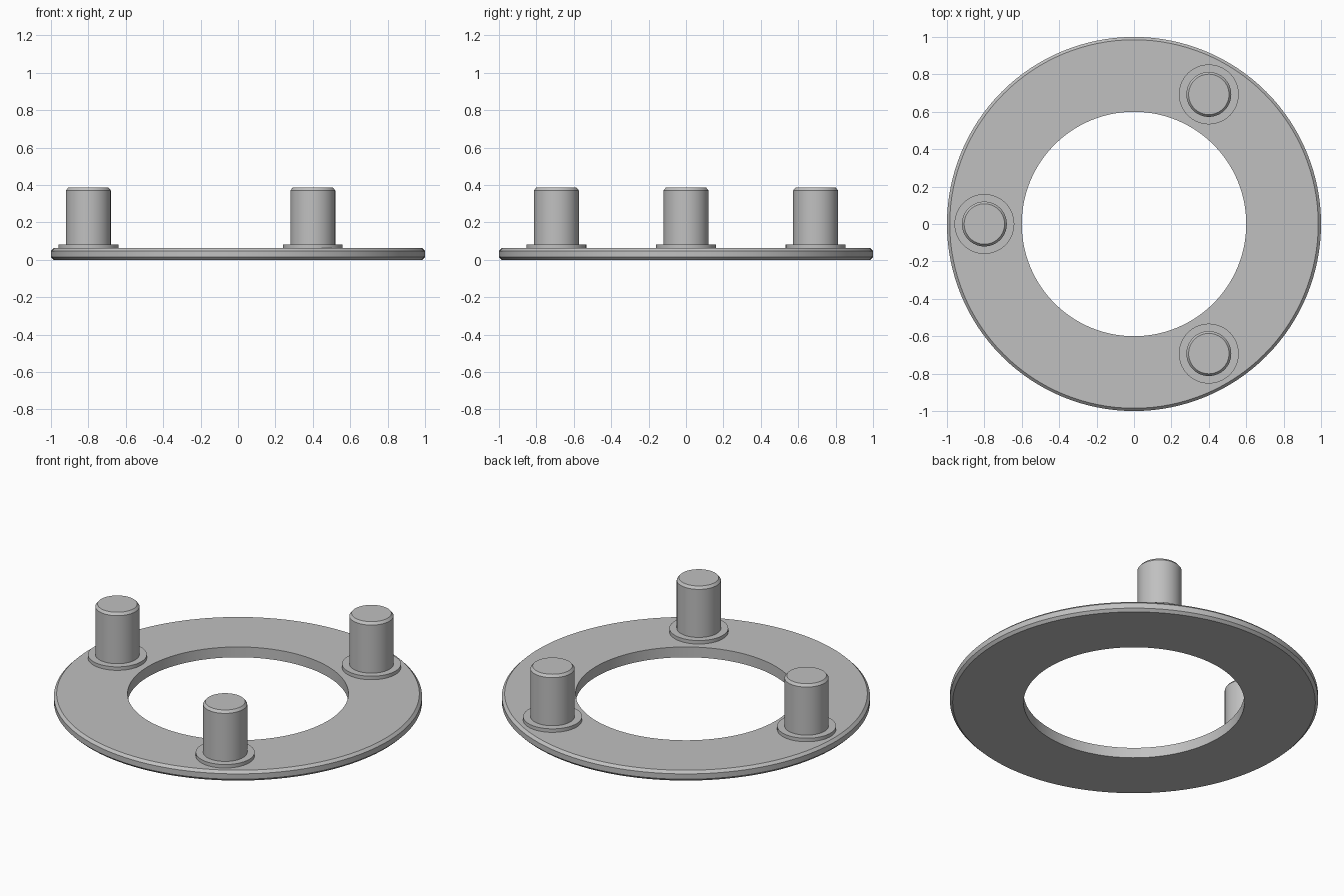
import bpy
from math import cos, sin, pi, radians

cube = bpy.data.objects.get("Cube")
if cube:
    bpy.data.objects.remove(cube, do_unlink=True)

# Single plain grey finish
grey = bpy.data.materials.new("plain grey")
grey.use_nodes = True
colour = (0.53, 0.53, 0.53, 1)
grey.diffuse_color = colour
grey.node_tree.nodes["Principled BSDF"].inputs["Base Color"].default_value = colour


def lathe(name, profile, sides, closed=False, location=(0, 0, 0)):
    """Turn an (r, z) profile about z; closed joins its ends, otherwise they are capped."""
    n = len(profile)
    verts = [(r * cos(2 * pi * i / sides), r * sin(2 * pi * i / sides), z)
             for i in range(sides) for r, z in profile]
    faces = []
    for i in range(sides):
        a, b = i * n, (i + 1) % sides * n
        for j in range(n if closed else n - 1):
            k = (j + 1) % n
            faces.append((a + j, b + j, b + k, a + k))
    if not closed:
        faces.append([i * n for i in reversed(range(sides))])
        faces.append([i * n + n - 1 for i in range(sides)])
    mesh = bpy.data.meshes.new(name)
    mesh.from_pydata(verts, [], faces)
    mesh.materials.append(grey)
    obj = bpy.data.objects.new(name, mesh)
    obj.location = location
    bpy.context.collection.objects.link(obj)
    bpy.ops.object.select_all(action="DESELECT")
    obj.select_set(True)
    bpy.context.view_layer.objects.active = obj
    bpy.ops.object.shade_smooth_by_angle(angle=radians(30))
    return obj


RING_TOP, COLLAR_TOP, PIN_TOP = 0.062, 0.083, 0.386
BEVEL = 0.015

# Flat ring with chamfered outer rim
lathe("base_ring", [(0.6, 0), (1 - BEVEL, 0), (1, BEVEL), (1, RING_TOP - BEVEL),
                    (1 - BEVEL, RING_TOP), (0.6, RING_TOP)], 128, closed=True)

# Three pins, each on a thin collar
for label, angle in (("right", 180), ("left_front", -60), ("left_back", 60)):
    spot = (0.8 * cos(radians(angle)), 0.8 * sin(radians(angle)), 0)
    lathe("collar_" + label, [(0.16, RING_TOP), (0.16, COLLAR_TOP)], 64, location=spot)
    lathe("pin_" + label, [(0.12, COLLAR_TOP), (0.12, PIN_TOP - BEVEL),
                           (0.12 - BEVEL * 0.8, PIN_TOP)], 64, location=spot)
